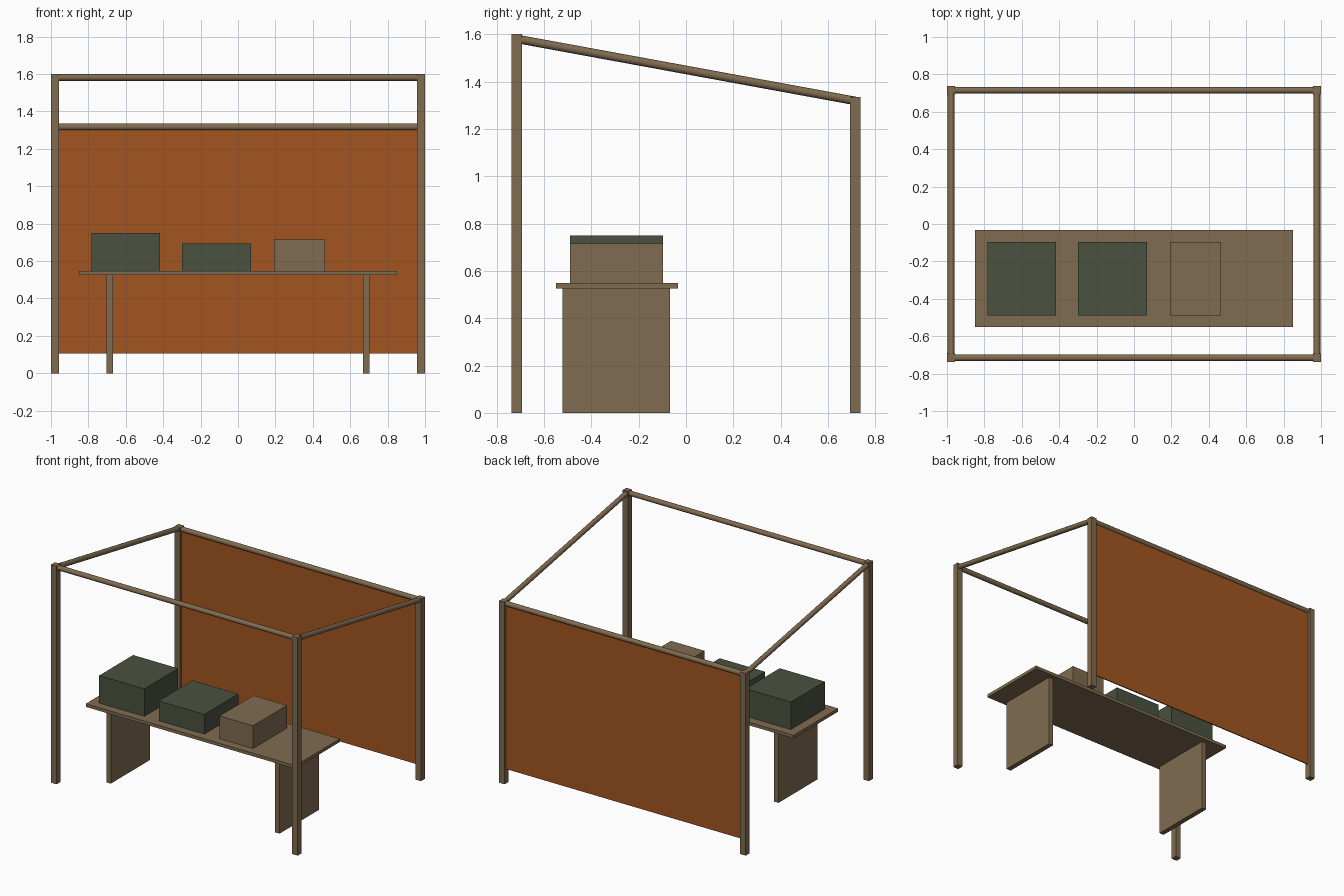
import bpy
from mathutils import Vector

old = bpy.data.objects.get("Cube")
if old:
    bpy.data.objects.remove(old, do_unlink=True)


def material(name, rgb):
    m = bpy.data.materials.new(name)
    m.use_nodes = True
    m.diffuse_color = (*rgb, 1)
    m.node_tree.nodes["Principled BSDF"].inputs["Base Color"].default_value = (*rgb, 1)
    return m


wood = material("weathered_wood", (0.216, 0.147, 0.080))
green = material("dark_green", (0.067, 0.084, 0.051))
orange = material("burnt_orange", (0.366, 0.091, 0.015))


def box(name, low, high, mat):
    low, high = Vector(low), Vector(high)
    bpy.ops.mesh.primitive_cube_add(size=1, location=(low + high) / 2)
    ob = bpy.context.object
    ob.name = name
    ob.scale = high - low
    bpy.ops.object.transform_apply(location=False, rotation=False, scale=True)
    ob.data.materials.append(mat)


def rail(name, start, end):
    start, end = Vector(start), Vector(end)
    span = end - start
    bpy.ops.mesh.primitive_cylinder_add(
        vertices=12, radius=0.018, depth=span.length, location=(start + end) / 2,
        rotation=span.to_track_quat('Z', 'Y').to_euler())
    ob = bpy.context.object
    ob.name = name
    ob.data.materials.append(wood)
    bpy.ops.object.shade_smooth_by_angle()


# Frame: tall front posts, shorter back posts, round rails
px, py, half = 0.978, 0.715, 0.022
front_top, back_top = 1.6, 1.335
for side, s in (("left", 1), ("right", -1)):
    for end, e, top in (("front", -1, front_top), ("back", 1, back_top)):
        x, y = s * px, e * py
        box(f"{end}_{side}_post", (x - half, y - half, 0), (x + half, y + half, top), wood)
    rail(f"{side}_sloped_rail", (s * px, -py, front_top - 0.02), (s * px, py, back_top - 0.017))
rail("front_rail", (-px, -py, front_top - 0.019), (px, -py, front_top - 0.019))
rail("back_rail", (-px, py, back_top - 0.018), (px, py, back_top - 0.018))

# Cloth hung from the back rail
box("back_cloth", (-0.957, py - 0.004, 0.105), (0.957, py + 0.004, 1.31), orange)

# Table with panel legs
box("table_top", (-0.85, -0.55, 0.525), (0.85, -0.033, 0.548), wood)
for side, s in (("left", 1), ("right", -1)):
    a, b = sorted((s * 0.667, s * 0.703))
    box(f"{side}_table_leg", (a, -0.522, 0), (b, -0.068, 0.525), wood)

# Crates on the table
for name, x0, x1, top, mat in (("large_crate", -0.783, -0.417, 0.75, green),
                               ("low_crate", -0.3, 0.07, 0.693, green),
                               ("small_crate", 0.193, 0.465, 0.715, wood)):
    box(name, (x0, -0.49, 0.548), (x1, -0.097, top), mat)
